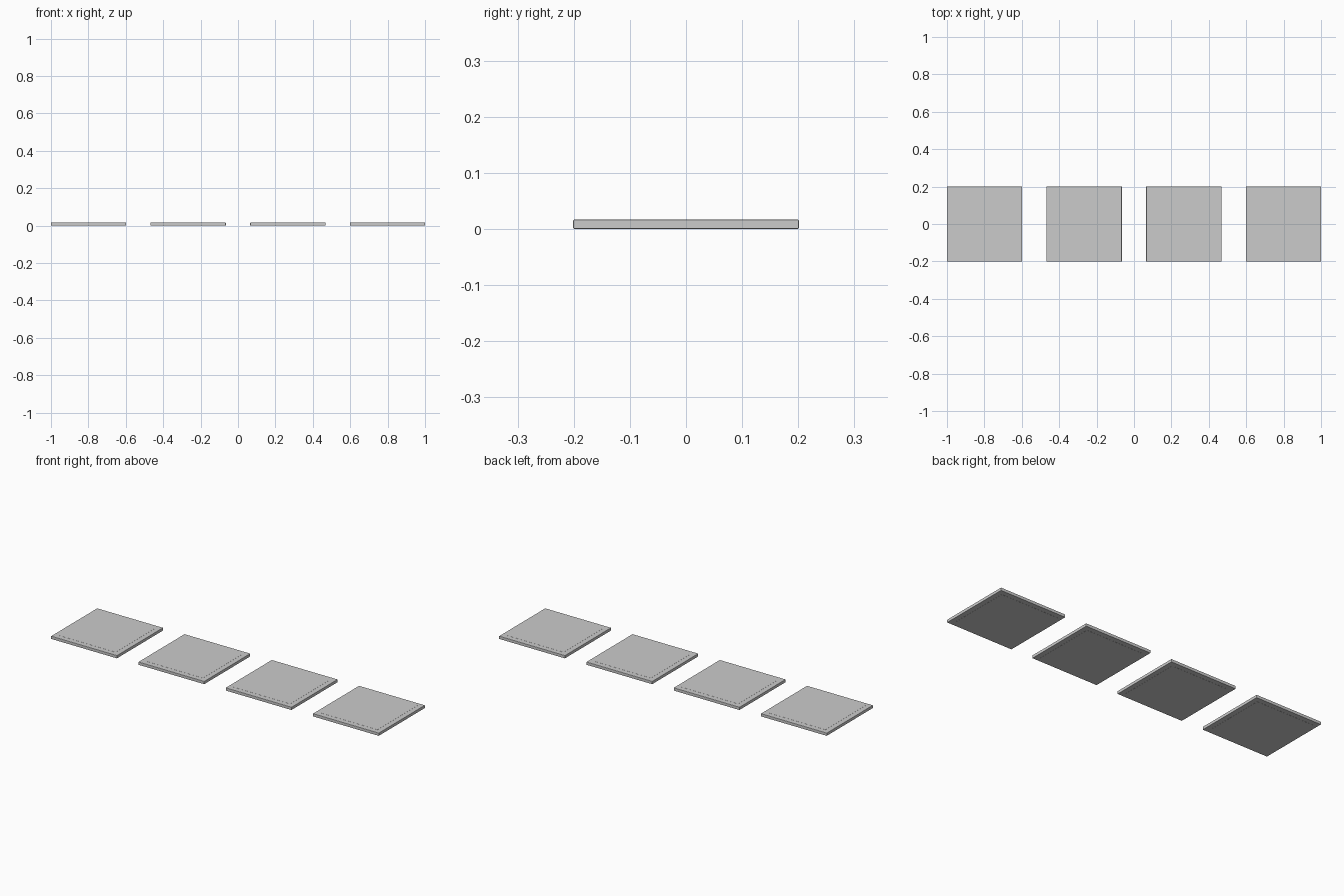
import bpy, bmesh

if "Cube" in bpy.data.objects:
    bpy.data.objects.remove(bpy.data.objects["Cube"])

SIZE, THICK, INSET, STEP = 0.402, 0.017, 0.038, 0.0004


def make_tile(name, x):
    bm = bmesh.new()
    # square slab
    bmesh.ops.create_cube(bm, size=1)
    bmesh.ops.scale(bm, vec=(SIZE, SIZE, THICK - 2 * STEP), verts=bm.verts)
    # softened rim
    bmesh.ops.bevel(bm, geom=bm.edges[:], offset=0.0015, segments=2,
                    profile=0.5, affect='EDGES')
    bm.normal_update()
    # faintly raised inner panel on the top and underside
    for sign in (1, -1):
        face = max(bm.faces, key=lambda f: f.calc_area() * (f.normal.z * sign > 0.9))
        bmesh.ops.inset_region(bm, faces=[face], thickness=INSET - 0.0015)
        inner = face
        bmesh.ops.inset_region(bm, faces=[inner], thickness=0.0003, depth=STEP)
    bmesh.ops.translate(bm, vec=(x, 0, THICK / 2), verts=bm.verts)
    mesh = bpy.data.meshes.new(name)
    bm.to_mesh(mesh)
    bm.free()
    obj = bpy.data.objects.new(name, mesh)
    bpy.context.collection.objects.link(obj)


# row of four evenly spaced tiles
pitch = (2 - SIZE) / 3
for i in range(4):
    make_tile(f"square_tile_{i + 1}", (i - 1.5) * pitch)
